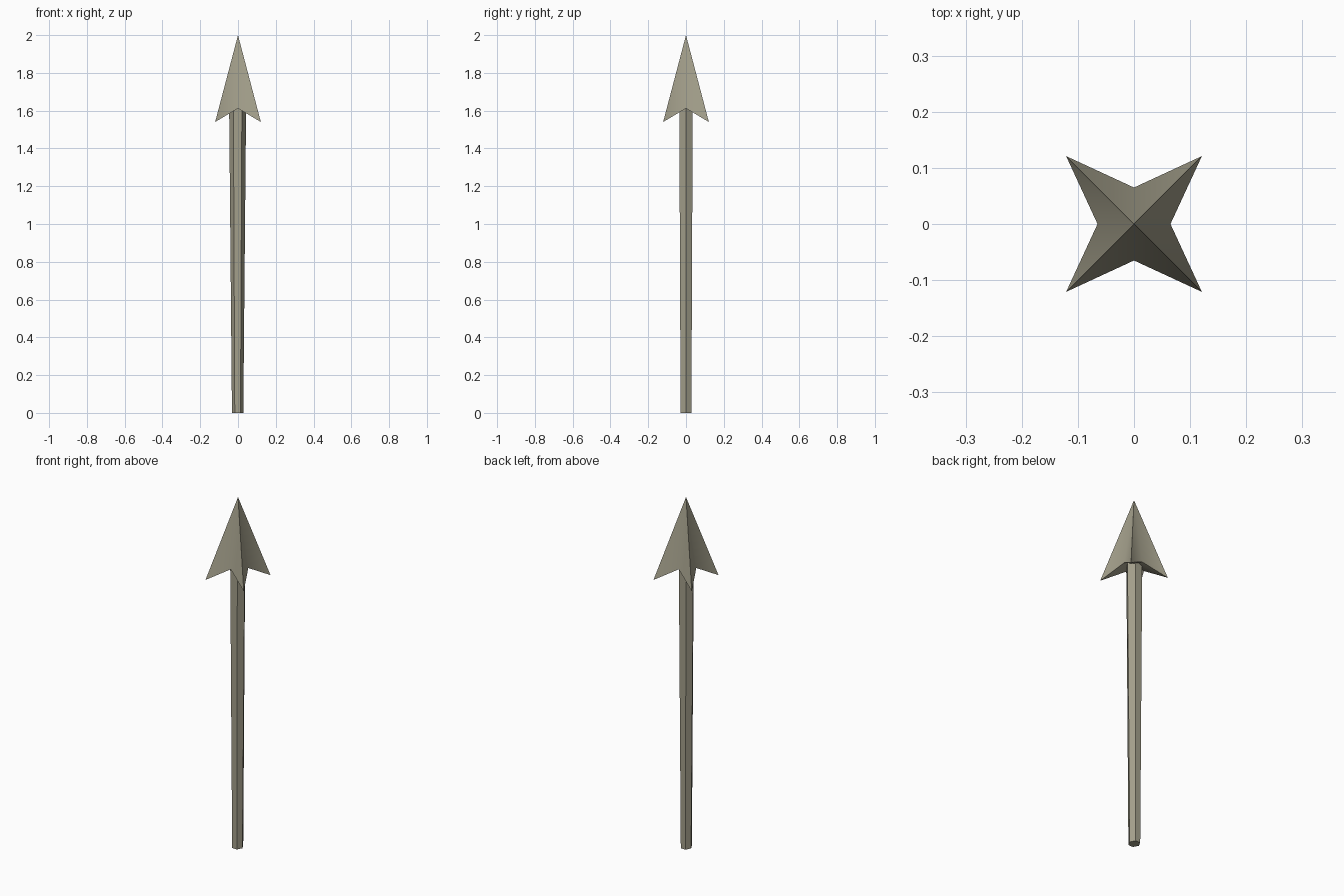
import bpy, bmesh, math

if "Cube" in bpy.data.objects:
    bpy.data.objects.remove(bpy.data.objects["Cube"])

mat = bpy.data.materials.new("khaki stone")
mat.diffuse_color = (0.37, 0.35, 0.26, 1)
mat.use_nodes = True
mat.node_tree.nodes["Principled BSDF"].inputs["Base Color"].default_value = mat.diffuse_color

def make(name, bm):
    bmesh.ops.recalc_face_normals(bm, faces=bm.faces[:])
    me = bpy.data.meshes.new(name)
    bm.to_mesh(me)
    bm.free()
    me.materials.append(mat)
    ob = bpy.data.objects.new(name, me)
    bpy.context.collection.objects.link(ob)
    return ob

# Shaft: tapered hexagon, corners on the x axis, wider at the top
bm = bmesh.new()
rings = []
for z, r, ry, cx in ((0, 0.030, 0.033, -0.002), (1.63, 0.045, 0.041, -0.002)):
    rings.append([bm.verts.new((cx + r * math.cos(i * math.pi / 3),
                                ry * math.sin(i * math.pi / 3), z)) for i in range(6)])
low, high = rings
for i in range(6):
    j = (i + 1) % 6
    bm.faces.new((low[i], low[j], high[j], high[i]))
bm.faces.new(low[::-1])
bm.faces.new(high)
make("shaft", bm)

# Arrowhead: four swept barbs with notches between, hollowed beneath
bm = bmesh.new()
tip = bm.verts.new((0, 0, 2))
under = bm.verts.new((0, 0, 1.63))
ring = []
for i in range(8):
    a = i * math.pi / 4
    r, z = (0.121 * math.sqrt(2), 1.54) if i % 2 else (0.065, 1.612)
    ring.append(bm.verts.new((r * math.cos(a), r * math.sin(a), z)))
for i in range(8):
    j = (i + 1) % 8
    bm.faces.new((ring[i], ring[j], tip))
    bm.faces.new((ring[j], ring[i], under))
head = make("arrowhead", bm)

# Soft valleys, crisp ridges
bpy.context.view_layer.objects.active = head
head.select_set(True)
bpy.ops.object.shade_smooth_by_angle(angle=math.radians(45))
